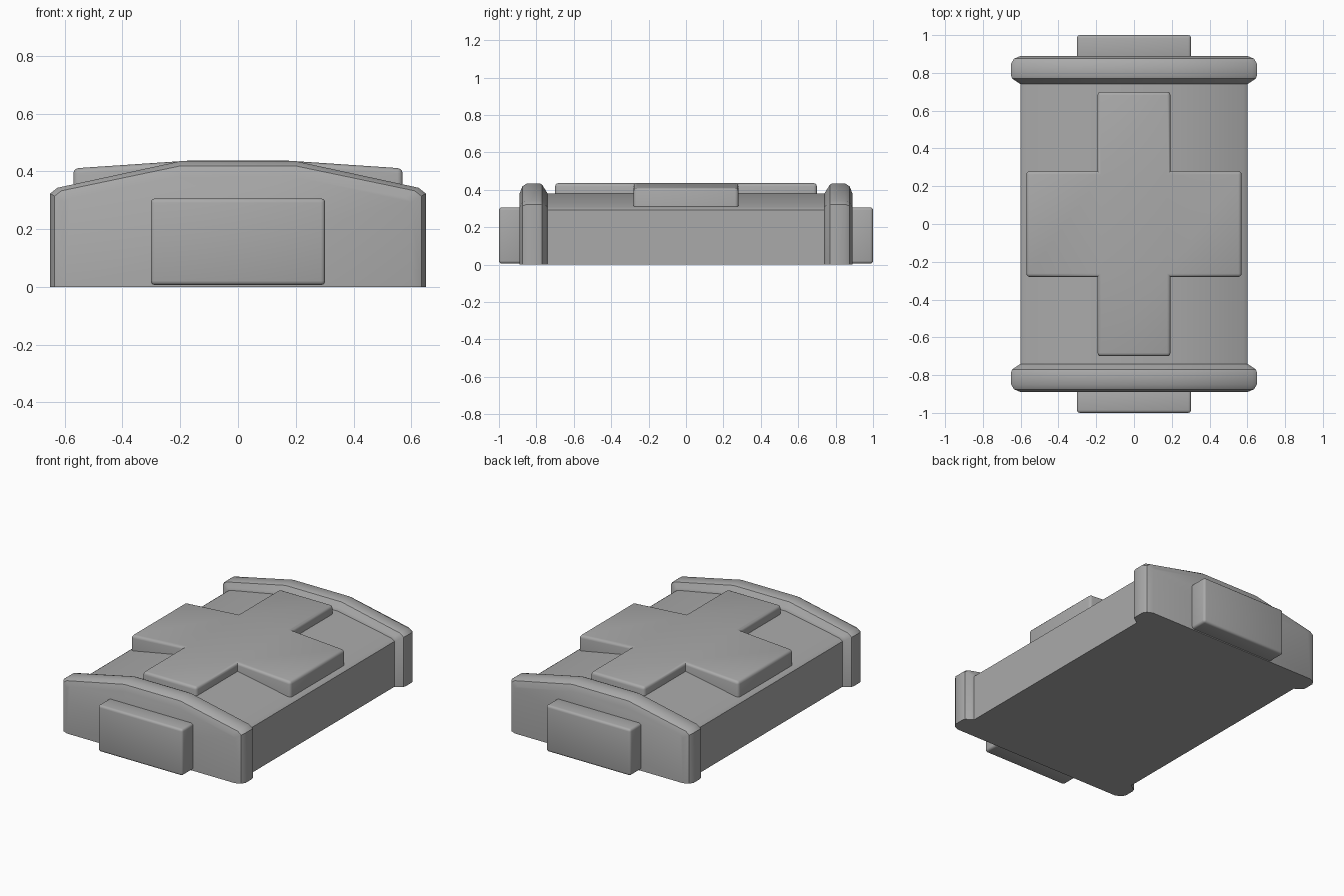
import bpy
import bmesh
import math

cube = bpy.data.objects.get("Cube")
if cube:
    bpy.data.objects.remove(cube, do_unlink=True)

GREY = (0.4, 0.4, 0.4, 1.0)
grey = bpy.data.materials.new("plain grey")
grey.use_nodes = True
grey.diffuse_color = GREY
grey.node_tree.nodes["Principled BSDF"].inputs["Base Color"].default_value = GREY


def finish(bm, name):
    """Turn a bmesh into a smooth-by-angle grey object."""
    bmesh.ops.recalc_face_normals(bm, faces=bm.faces)
    mesh = bpy.data.meshes.new(name)
    bm.to_mesh(mesh)
    bm.free()
    mesh.materials.append(grey)
    obj = bpy.data.objects.new(name, mesh)
    bpy.context.collection.objects.link(obj)
    bpy.ops.object.select_all(action='DESELECT')
    bpy.context.view_layer.objects.active = obj
    obj.select_set(True)
    bpy.ops.object.shade_smooth_by_angle(angle=math.radians(35))
    return obj


def arch(grow):
    """Low arched cross-section in x, z; grow pushes the sides and top out."""
    half = [(0.6 + grow, 0), (0.6 + grow, 0.293 + grow * 0.6),
            (0.58 + grow * 0.9, 0.308 + grow * 0.7), (0.2, 0.38 + grow * 1.1)]
    return half + [(-x, z) for x, z in reversed(half)]


def loft(name, sections):
    """Skin arched sections given as (y, grow) pairs and close both ends."""
    bm = bmesh.new()
    rings = [[bm.verts.new((x, y, z)) for x, z in arch(g)] for y, g in sections]
    n = len(rings[0])
    for a, b in zip(rings, rings[1:]):
        for i in range(n):
            j = (i + 1) % n
            bm.faces.new((a[i], a[j], b[j], b[i]))
    bm.faces.new(rings[0])
    bm.faces.new(rings[-1])
    return finish(bm, name)


def bevel_convex(bm, width, low):
    """Round the outward edges that rise above the given height."""
    bmesh.ops.recalc_face_normals(bm, faces=bm.faces)
    edges = [e for e in bm.edges if e.calc_face_angle_signed(0) > 0.5
             and max(v.co.z for v in e.verts) > low]
    bmesh.ops.bevel(bm, geom=edges, offset=width, segments=3, profile=0.5,
                    affect='EDGES', clamp_overlap=True)


# Body between the two end caps
loft("body", [(-0.74, 0), (0.74, 0)])

# Rounded end caps and the blocks on their outer faces
CAP = [(0.74, 0), (0.75, 0.015), (0.77, 0.045), (0.785, 0.05),
       (0.85, 0.05), (0.875, 0.035), (0.89, 0)]
for side, label in ((-1, "front"), (1, "back")):
    loft(label + "_end_cap", [(side * y, g) for y, g in CAP])
    bm = bmesh.new()
    bmesh.ops.create_cube(bm, size=1)
    for v in bm.verts:
        v.co.x *= 0.604
        v.co.y = side * (0.935 + v.co.y * 0.13)
        v.co.z = 0.156 + v.co.z * 0.3
    bevel_convex(bm, 0.015, 0)
    finish(bm, label + "_end_block")

# Raised cross on the lid, its side arms sloping gently down
xs = [-0.57, -0.193, 0.193, 0.57]
ys = [-0.7, -0.28, 0.28, 0.7]
bm = bmesh.new()
grid = {}


def corner(i, j):
    if (i, j) not in grid:
        z = 0.41 if i in (0, 3) else 0.436
        grid[i, j] = bm.verts.new((xs[i], ys[j], z))
    return grid[i, j]


for i, j in ((1, 0), (0, 1), (1, 1), (2, 1), (1, 2)):
    bm.faces.new((corner(i, j), corner(i + 1, j),
                  corner(i + 1, j + 1), corner(i, j + 1)))
top = list(bm.faces)
lower = bmesh.ops.extrude_face_region(bm, geom=top, use_keep_orig=True)
for v in (g for g in lower["geom"] if isinstance(g, bmesh.types.BMVert)):
    v.co.z = 0.295
bevel_convex(bm, 0.018, 0.35)
finish(bm, "raised_cross")
